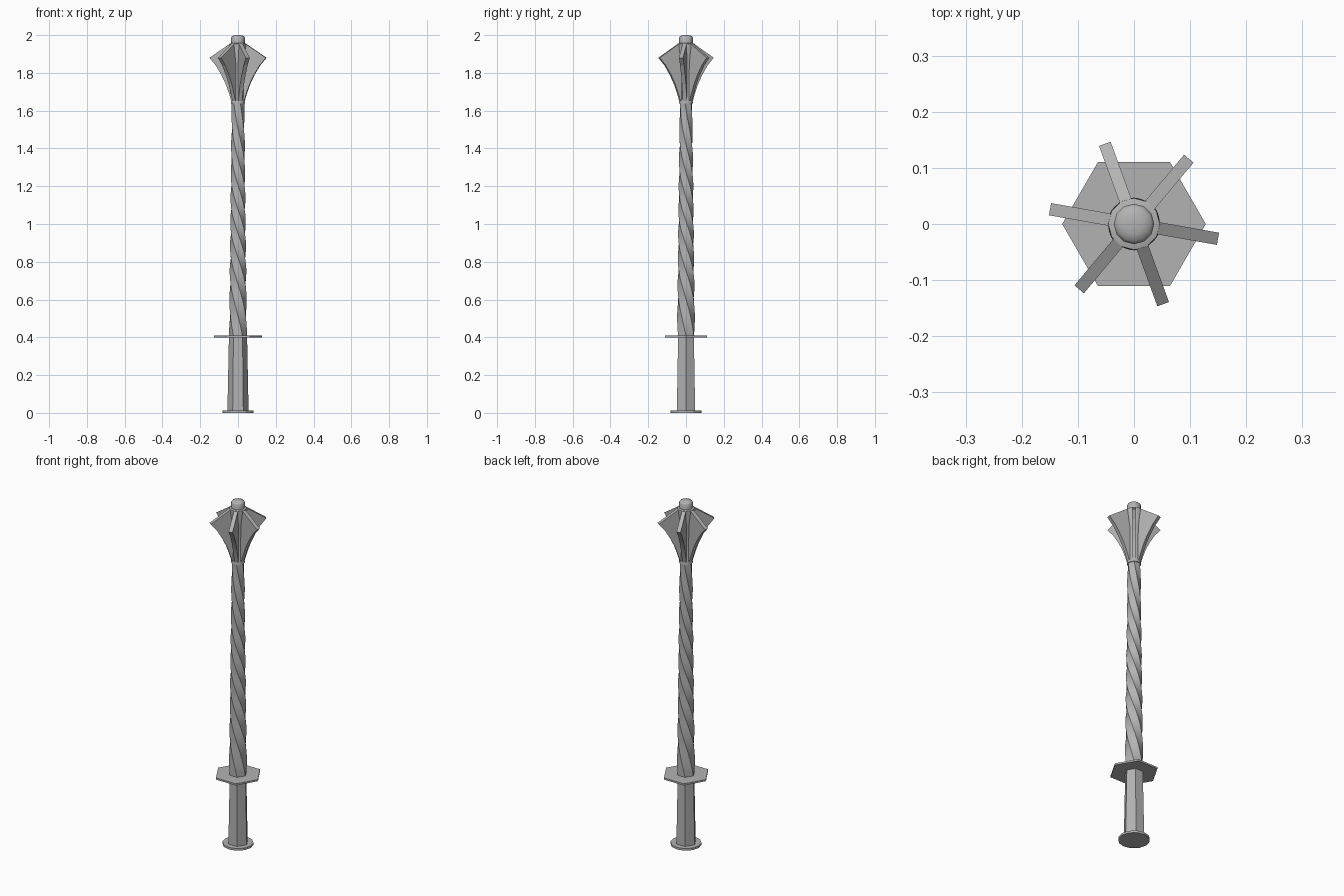
import bpy, math

if "Cube" in bpy.data.objects:
    bpy.data.objects.remove(bpy.data.objects["Cube"])

# Dark steel shared by every part
steel = bpy.data.materials.new("dark_steel")
steel.diffuse_color = (0.45, 0.45, 0.45, 1)
steel.use_nodes = True
steel.node_tree.nodes["Principled BSDF"].inputs["Base Color"].default_value = steel.diffuse_color

def mesh_object(name, verts, faces):
    me = bpy.data.meshes.new(name)
    me.from_pydata(verts, [], faces)
    me.update()
    me.materials.append(steel)
    ob = bpy.data.objects.new(name, me)
    bpy.context.collection.objects.link(ob)
    return ob

def smooth(ob, degrees):
    bpy.ops.object.select_all(action='DESELECT')
    bpy.context.view_layer.objects.active = ob
    ob.select_set(True)
    bpy.ops.object.shade_smooth_by_angle(angle=math.radians(degrees))

def turned(name, rings, sides):
    """Closed stack of polygon rings; each ring is (radius, z, twist)."""
    verts, faces = [], []
    for r, z, twist in rings:
        for i in range(sides):
            a = twist + 2 * math.pi * i / sides
            verts.append((r * math.cos(a), r * math.sin(a), z))
    for k in range(len(rings) - 1):
        for i in range(sides):
            a, b = k * sides + i, k * sides + (i + 1) % sides
            faces.append((a, b, b + sides, a + sides))
    faces.append(tuple(reversed(range(sides))))
    faces.append(tuple(range((len(rings) - 1) * sides, len(rings) * sides)))
    return mesh_object(name, verts, faces)

# Pommel disc, hexagonal grip and guard
turned("pommel", [(0.082, 0, 0), (0.082, 0.012, 0)], 12)
turned("grip", [(0.056, 0.01, 0), (0.048, 0.41, 0)], 6)
turned("guard", [(0.128, 0.4, 0), (0.128, 0.41, 0)], 6)

# Twisted hexagonal shaft, tapering upward, twist easing at both ends
STEPS, TWIST = 48, math.radians(-490)
shaft = []
for k in range(STEPS + 1):
    t = k / STEPS
    ease = 0.6 * t + 0.4 * t * t * (3 - 2 * t)
    shaft.append((0.048 - 0.014 * t, 0.405 + 1.24 * t, TWIST * ease))
smooth(turned("twisted_shaft", shaft, 6), 30)

# Head core with collar, and rounded cap
smooth(turned("head_core", [(0.036, 1.638, 0), (0.036, 1.648, 0), (0.032, 1.66, 0),
                            (0.034, 1.85, 0), (0.047, 1.945, 0), (0.046, 1.954, 0),
                            (0.036, 1.957, 0)], 12), 35)
smooth(turned("cap", [(0.036, 1.955, 0), (0.036, 1.988, 0), (0.031, 1.995, 0),
                      (0.018, 1.999, 0), (0.006, 2.0, 0)], 12), 60)

# Six radial flanges with a concave lower edge
profile = [(0.01, 1.65), (0.034, 1.65), (0.046, 1.69), (0.064, 1.74),
           (0.088, 1.79), (0.118, 1.84), (0.152, 1.88), (0.042, 1.954), (0.01, 1.954)]
HALF = 0.011
n = len(profile)
for i in range(6):
    a = math.radians(-10 + 60 * i)
    c, s = math.cos(a), math.sin(a)
    verts = [(r * c - w * s, r * s + w * c, z) for w in (-HALF, HALF) for r, z in profile]
    faces = [tuple(range(n)), tuple(reversed(range(n, 2 * n)))]
    faces += [(j, j + n, (j + 1) % n + n, (j + 1) % n) for j in range(n)]
    mesh_object(f"flange_{i + 1}", verts, faces)
